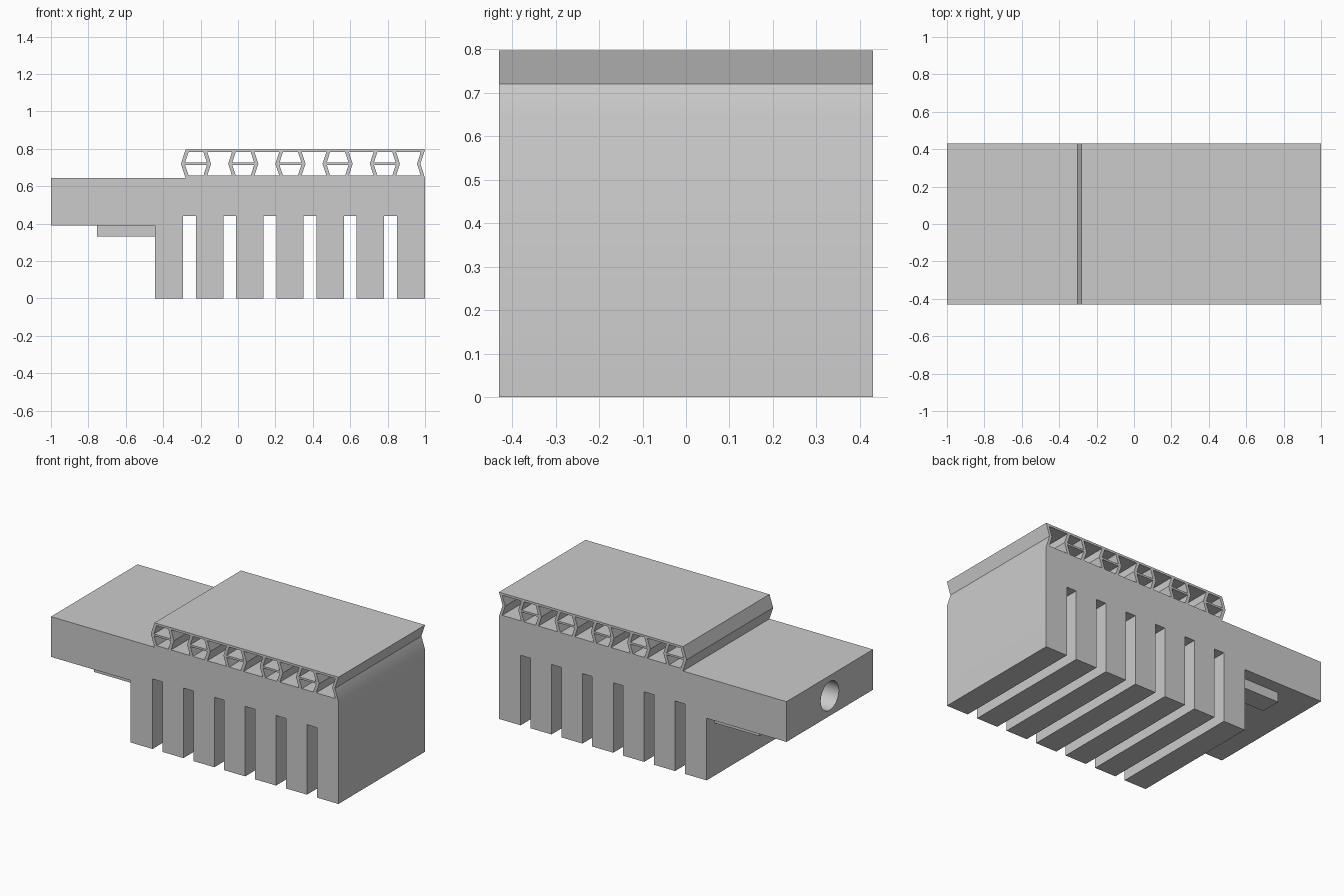
import bpy
import bmesh
import math
from mathutils import Matrix, Vector

cube = bpy.data.objects.get("Cube")
if cube:
    bpy.data.objects.remove(cube, do_unlink=True)

grey = bpy.data.materials.new("plain grey")
grey.use_nodes = True
grey.diffuse_color = (0.6, 0.6, 0.6, 1)
grey.node_tree.nodes["Principled BSDF"].inputs["Base Color"].default_value = (0.6, 0.6, 0.6, 1)

HALF_DEPTH = 0.43
DECK, MID, TOP = 0.643, 0.72, 0.797      # heights of the sandwich layer
SKIN, WALL, LEAN = 0.014, 0.02, 0.025    # thicknesses and wall slant


def prism(bm, profile, y0, y1):
    """Extrude an x-z outline from y0 to y1."""
    face = bm.faces.new([bm.verts.new((x, y0, z)) for x, z in profile])
    grown = bmesh.ops.extrude_face_region(bm, geom=[face])["geom"]
    verts = [v for v in grown if isinstance(v, bmesh.types.BMVert)]
    bmesh.ops.translate(bm, verts=verts, vec=Vector((0, y1 - y0, 0)))


def finish(bm, name):
    bmesh.ops.recalc_face_normals(bm, faces=bm.faces)
    mesh = bpy.data.meshes.new(name)
    bm.to_mesh(mesh)
    bm.free()
    mesh.materials.append(grey)
    obj = bpy.data.objects.new(name, mesh)
    bpy.context.collection.objects.link(obj)
    return obj


def rect(x0, x1, z0, z1):
    return [(x0, z0), (x1, z0), (x1, z1), (x0, z1)]


# Solid body: overhanging slab, finned block and chevron-ended top layer
bm = bmesh.new()
prism(bm, [(-1, 0.39), (-0.445, 0.39), (-0.445, 0), (1, 0), (1, DECK),
           (1 - LEAN, MID), (1, TOP), (-0.28, TOP), (-0.28 - LEAN, MID),
           (-0.28, DECK), (-1, DECK)], -HALF_DEPTH, HALF_DEPTH)
body = finish(bm, "finned_body")

# Openings through the body
bm = bmesh.new()
reach = HALF_DEPTH + 0.1
for i in range(6):
    x = -0.293 + i * 0.2148
    prism(bm, rect(x, x + 0.068, -0.1, 0.44), -reach, reach)

low, high, rib = DECK + SKIN, TOP - SKIN, 0.006
for i in range(5):
    left = -0.305 + i * 0.2524           # outer left corner of each hexagon
    right = left + 0.161
    nxt = left + 0.2524
    slant = LEAN * (high - MID) / (TOP - MID)
    near = LEAN * rib / (TOP - MID)
    a, b = left + WALL, right - WALL
    # Upper and lower halves of the hexagon, leaving a middle rib
    for edge, start in ((high, MID + rib), (low, MID - rib)):
        prism(bm, [(a + near, start), (b - near, start),
                   (b - slant, edge), (a + slant, edge)], -reach, reach)
    # Hourglass gap to the next hexagon
    prism(bm, [(right - slant, low), (nxt + slant, low), (nxt, MID),
               (nxt + slant, high), (right - slant, high), (right, MID)], -reach, reach)

# Round blind bore in the slab end
bmesh.ops.create_cone(bm, cap_ends=True, segments=48, radius1=0.09, radius2=0.09, depth=0.6,
                      matrix=Matrix.Translation((-0.8, 0, 0.516)) @ Matrix.Rotation(math.pi / 2, 4, "Y"))
cutter = finish(bm, "openings_cutter")
cutter.hide_render = True

cut = body.modifiers.new("openings", "BOOLEAN")
cut.operation = "DIFFERENCE"
cut.solver = "EXACT"
cut.object = cutter
bpy.context.view_layer.update()
graph = bpy.context.evaluated_depsgraph_get()
result = bpy.data.meshes.new_from_object(body.evaluated_get(graph))
body.modifiers.clear()
body.data = result
result.materials.clear()
result.materials.append(grey)
bpy.data.objects.remove(cutter, do_unlink=True)

# Two rails under the slab
for name, side in (("front_rail", -1), ("back_rail", 1)):
    bm = bmesh.new()
    prism(bm, rect(-0.755, -0.445, 0.33, 0.39), side * 0.22, side * 0.35)
    finish(bm, name)

# Smooth shading with sharp edges kept
bpy.ops.object.select_all(action="DESELECT")
body.select_set(True)
bpy.context.view_layer.objects.active = body
bpy.ops.object.shade_smooth_by_angle()
